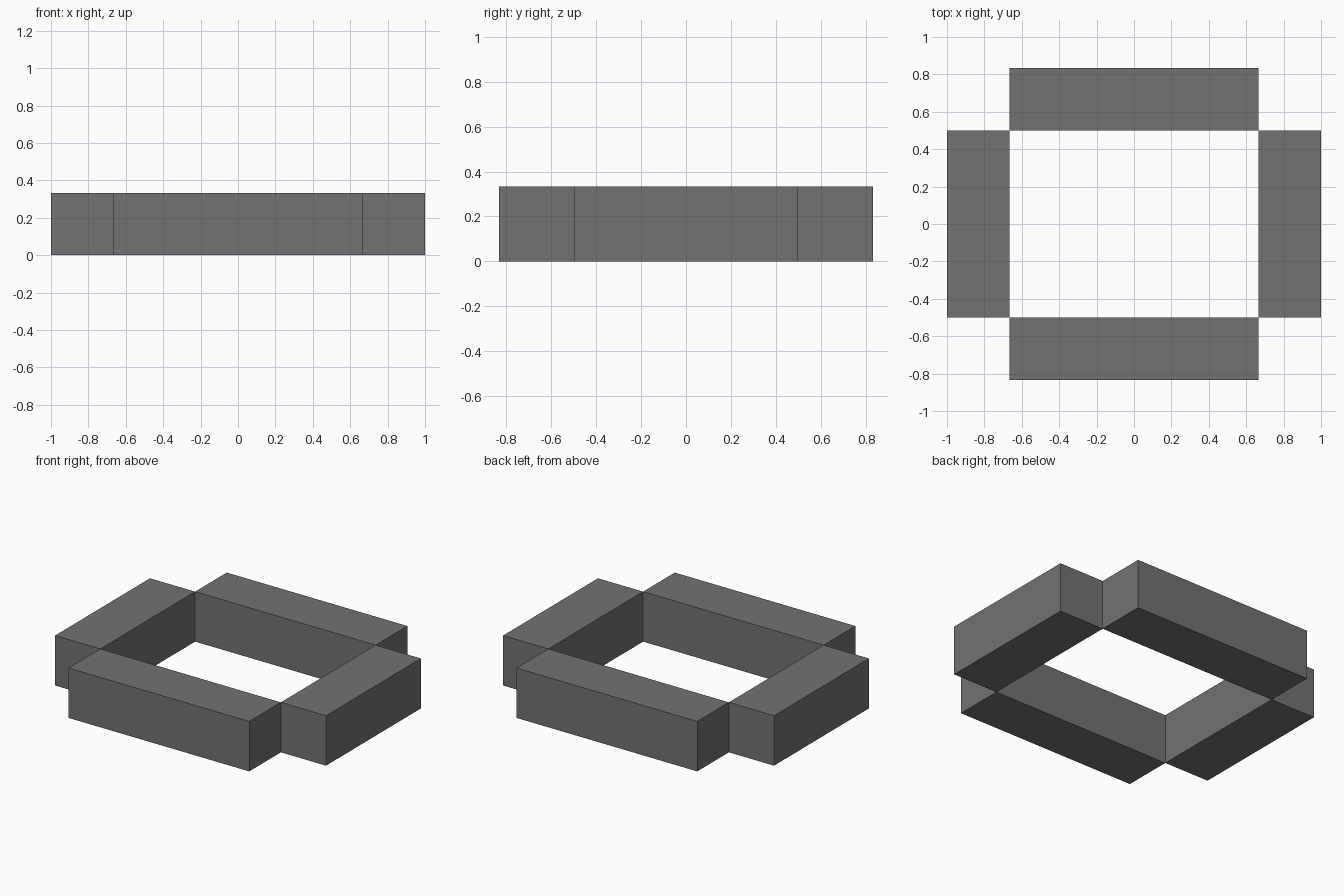
import bpy

cube = bpy.data.objects.get("Cube")
if cube:
    bpy.data.objects.remove(cube, do_unlink=True)

# Single grey material
GREY = (0.17, 0.17, 0.17, 1.0)
grey = bpy.data.materials.new("dark grey")
grey.use_nodes = True
grey.diffuse_color = GREY
grey.node_tree.nodes["Principled BSDF"].inputs["Base Color"].default_value = GREY

T = 1 / 3           # bar thickness and height
HX, HY = 2 / 3, 0.5  # half size of the open middle


def bar(name, centre, size):
    bpy.ops.mesh.primitive_cube_add(size=1, location=centre)
    ob = bpy.context.object
    ob.name = ob.data.name = name
    ob.scale = size
    bpy.ops.object.transform_apply(location=False, rotation=False, scale=True)
    ob.data.materials.append(grey)


# Bars meet only along their vertical corner edges
for side, s in (("front", -1), ("back", 1)):
    bar(side + "_bar", (0, s * (HY + T / 2), T / 2), (2 * HX, T, T))
for side, s in (("right", -1), ("left", 1)):
    bar(side + "_bar", (s * (HX + T / 2), 0, T / 2), (T, 2 * HY, T))
